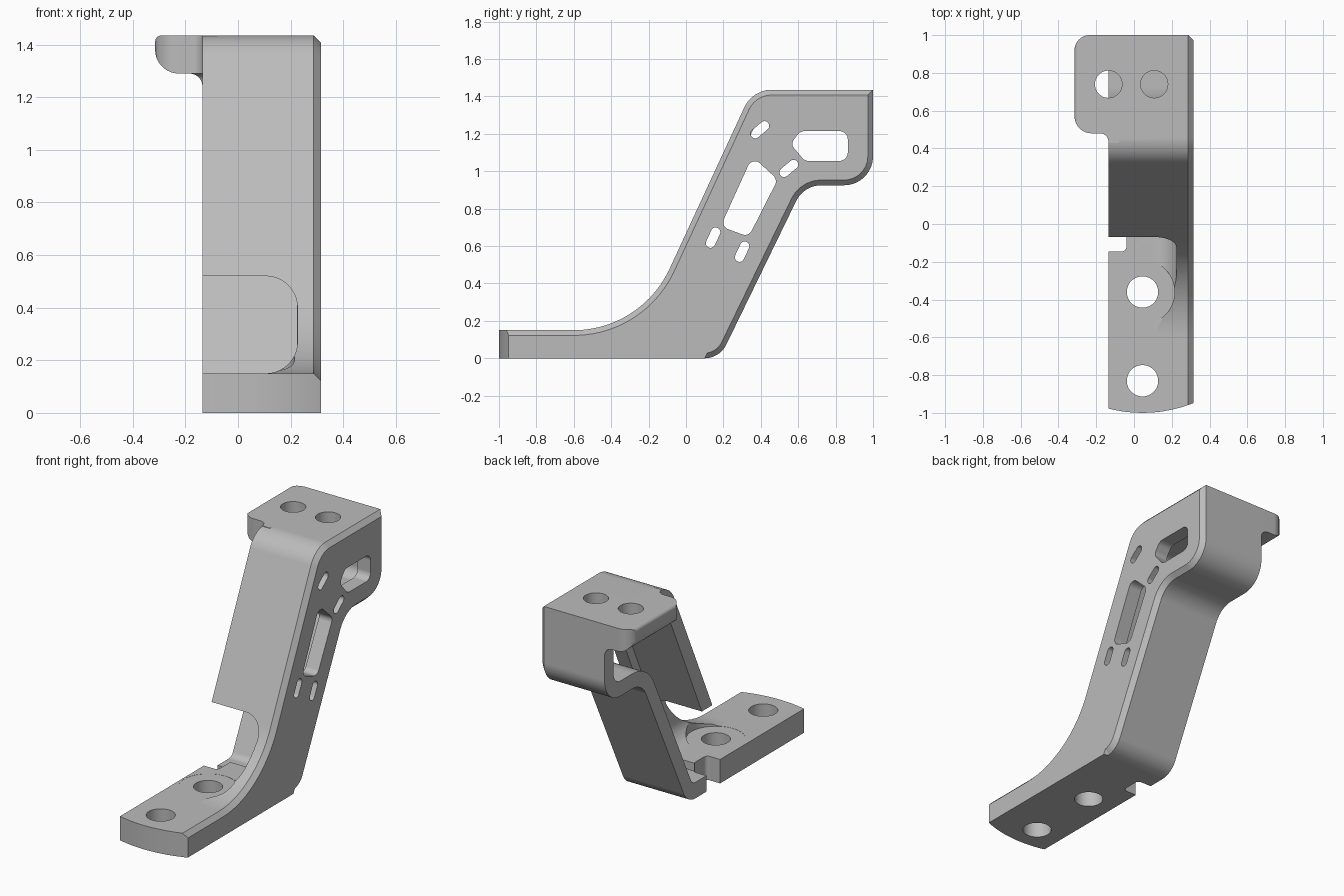
import bpy, bmesh, math
from mathutils import Vector

cube = bpy.data.objects.get("Cube")
if cube:
    bpy.data.objects.remove(cube, do_unlink=True)

steel = bpy.data.materials.new("matte grey metal")
steel.use_nodes = True
GREY = (0.5, 0.5, 0.5, 1)
steel.diffuse_color = GREY
steel.node_tree.nodes["Principled BSDF"].inputs["Base Color"].default_value = GREY


def rounded(points, steps=10):
    """Outline from (a, b, radius) corners, each replaced by a tangent arc."""
    out = []
    for i, (a, b, r) in enumerate(points):
        p = Vector((a, b))
        if r == 0:
            out.append(p)
            continue
        u = (Vector(points[i - 1][:2]) - p).normalized()
        v = (Vector(points[(i + 1) % len(points)][:2]) - p).normalized()
        half = u.angle(v) / 2
        centre = p + (u + v).normalized() * r / math.sin(half)
        start = p + u * r / math.tan(half) - centre
        end = p + v * r / math.tan(half) - centre
        sweep = math.pi - 2 * half
        for k in range(steps + 1):
            t = k / steps
            arc = start * math.sin((1 - t) * sweep) + end * math.sin(t * sweep)
            out.append(centre + arc / math.sin(sweep))
    return out


def circle(x, y, r, n=48):
    return [Vector((x + r * math.cos(k * math.tau / n), y + r * math.sin(k * math.tau / n)))
            for k in range(n)]


def capsule(y, z, degrees, length=0.115, width=0.05):
    d = Vector((math.cos(math.radians(degrees)), math.sin(math.radians(degrees))))
    n = Vector((-d.y, d.x)) * width / 2
    d *= length / 2
    c = Vector((y, z))
    return rounded([(*(c + s), width * 0.499) for s in (d + n, n - d, -d - n, d - n)], 6)


def prism(name, outline, axis, low, high, chamfer=None):
    place = {"x": lambda p, h: (h, p.x, p.y),
             "y": lambda p, h: (p.x, h, p.y),
             "z": lambda p, h: (p.x, p.y, h)}[axis]
    bm = bmesh.new()
    rings = [[bm.verts.new(place(p, h)) for p in outline] for h in (low, high)]
    for ring in rings:
        bm.faces.new(ring)
    for i in range(len(outline)):
        bm.faces.new((rings[0][i - 1], rings[0][i], rings[1][i], rings[1][i - 1]))
    bmesh.ops.recalc_face_normals(bm, faces=bm.faces)
    if chamfer:
        size, rule = chamfer
        bmesh.ops.bevel(bm, geom=[e for e in bm.edges if rule(e)], offset=size,
                        offset_type="OFFSET", segments=1, affect="EDGES")
    mesh = bpy.data.meshes.new(name)
    bm.to_mesh(mesh)
    bm.free()
    obj = bpy.data.objects.new(name, mesh)
    bpy.context.collection.objects.link(obj)
    mesh.materials.append(steel)
    return obj


def combine(target, other, operation):
    mod = target.modifiers.new(operation.lower(), "BOOLEAN")
    mod.operation, mod.object, mod.solver = operation, other, "EXACT"
    bpy.context.view_layer.objects.active = target
    bpy.ops.object.modifier_apply(modifier=mod.name)
    bpy.data.objects.remove(other, do_unlink=True)


# Extruded side profile, chamfered along its outer side except underneath
def outer_rim(edge):
    a, b = (v.co for v in edge.verts)
    under = max(a.z, b.z) < 0.001
    end = max(a.y, b.y) < -1.01
    return min(a.x, b.x) > 0.31 and not under and not end


profile = rounded([(-1.02, 0, 0), (-1.02, 0.15, 0), (-0.24, 0.15, 0.565),
                   (0.355, 1.435, 0.16), (1, 1.435, 0), (1, 0.925, 0.155),
                   (0.63, 0.925, 0.15), (0.18, 0, 0.13)], 14)
bracket = prism("bracket", profile, "x", -0.135, 0.315, (0.028, outer_rim))

# Overhanging top plate, rounded in plan and in section
plate = prism("top_plate", rounded([(-0.315, 1.435, 0.025), (-0.315, 1.29, 0.09),
                                    (-0.135, 1.29, 0.05), (-0.135, 1.22, 0),
                                    (-0.08, 1.22, 0), (-0.08, 1.435, 0)]), "y", 0.4, 1)
plan = prism("plate_plan", rounded([(-0.315, 1, 0.08), (-0.315, 0.48, 0.09),
                                    (-0.135, 0.48, 0.045), (-0.135, 0.43, 0),
                                    (0, 0.43, 0), (0, 1, 0)]), "z", 1, 1.6)
combine(plate, plan, "INTERSECT")
combine(bracket, plate, "UNION")

# Hollow open to the right side, leaving flanges and one side wall
hollow = rounded([(-0.02, 0.1, 0), (-0.02, 0.4, 0), (0.39, 1.29, 0.07), (0.91, 1.29, 0.04),
                  (0.91, 1.02, 0.065), (0.575, 1.02, 0.24), (0.13, 0.1, 0.05)])
# Access window in the lower front flange
window = rounded([(-0.4, 0.15, 0), (0.226, 0.15, 0.12), (0.226, 0.52, 0.12), (-0.4, 0.52, 0)])
# Curved front end of the foot
nose = [Vector((0.045 + 0.73 * math.sin(a), -0.27 - 0.73 * math.cos(a)))
        for a in (math.radians(d) for d in range(-40, 41, 4))]
nose += [Vector((0.6, -1.3)), Vector((-0.6, -1.3))]
# Relief notch in the open edge of the foot
notch = rounded([(-0.3, -0.145, 0), (-0.04, -0.145, 0.025), (-0.04, -0.01, 0.025), (-0.3, -0.01, 0)])

cuts = [(hollow, "x", -0.6, 0.225), (window, "y", -1.2, 0.06),
        (nose, "z", -0.2, 0.4), (notch, "z", -0.1, 0.3),
        (circle(0.045, -0.36, 0.17), "z", 0.149, 0.36)]

# Bolt holes in the foot and the top plate
cuts += [(circle(0.045, y, 0.083), "z", -0.1, 0.3) for y in (-0.36, -0.83)]
cuts += [(circle(x, 0.74, 0.072), "z", 1.22, 1.6) for x in (-0.135, 0.107)]

# Lightening slots in the side wall
large_slot = rounded([(0.185, 0.705, 0.04), (0.355, 1.08, 0.04), (0.49, 0.955, 0.04), (0.335, 0.65, 0.04)])
upper_slot = rounded([(0.61, 1.215, 0.05), (0.865, 1.215, 0.045), (0.865, 1.055, 0.045),
                      (0.635, 1.055, 0.05), (0.56, 1.145, 0.035)])
small_slots = [capsule(0.145, 0.645, 65), capsule(0.3, 0.57, 65),
               capsule(0.395, 1.222, 40), capsule(0.55, 1.015, 40)]
cuts += [(slot, "x", 0.15, 0.4) for slot in [large_slot, upper_slot] + small_slots]

for outline, axis, low, high in cuts:
    cutter = prism("cutter", outline, axis, low, high)
    cutter.hide_render = True
    combine(bracket, cutter, "DIFFERENCE")

# Smooth fillets with crisp edges
bpy.ops.object.select_all(action="DESELECT")
bracket.select_set(True)
bpy.context.view_layer.objects.active = bracket
bpy.ops.object.shade_smooth_by_angle(angle=math.radians(25))
weighted = bracket.modifiers.new("even shading", "WEIGHTED_NORMAL")
weighted.keep_sharp = True
